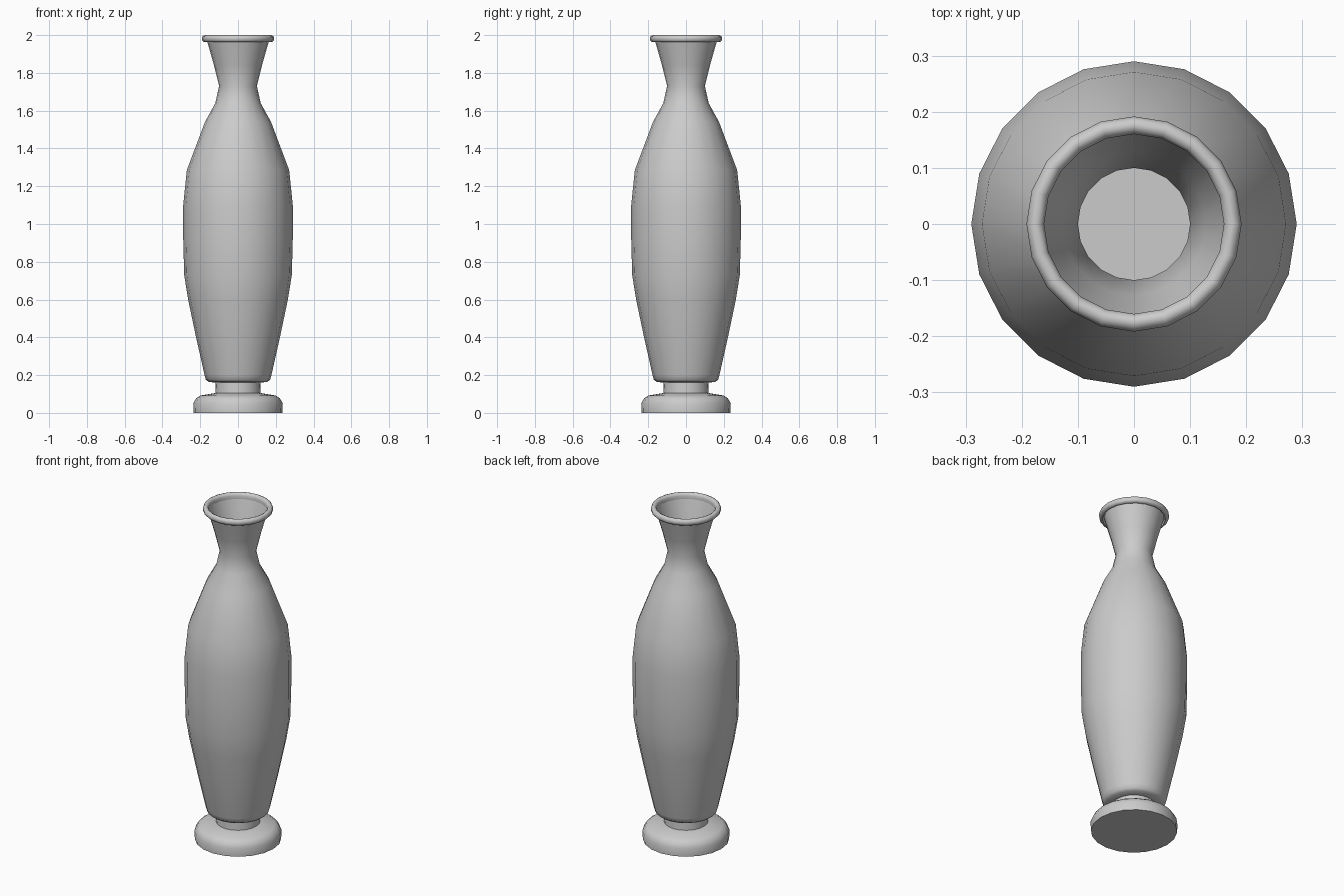
import bpy, bmesh, math

if "Cube" in bpy.data.objects:
    bpy.data.objects.remove(bpy.data.objects["Cube"])

SIDES = 20


def lathe(name, profile, angle=50):
    """Spin an (r, z) profile round the z axis; r = 0 points become poles."""
    bm = bmesh.new()
    rings = []
    for r, z in profile:
        if r == 0:
            rings.append([bm.verts.new((0, 0, z))] * SIDES)
        else:
            rings.append([bm.verts.new((r * math.cos(2 * math.pi * i / SIDES),
                                        r * math.sin(2 * math.pi * i / SIDES), z))
                          for i in range(SIDES)])
    for a, b in zip(rings, rings[1:]):
        for i in range(SIDES):
            j = (i + 1) % SIDES
            corners = list(dict.fromkeys((a[i], a[j], b[j], b[i])))
            bm.faces.new(corners)
    mesh = bpy.data.meshes.new(name)
    bm.to_mesh(mesh)
    bm.free()
    obj = bpy.data.objects.new(name, mesh)
    bpy.context.collection.objects.link(obj)
    bpy.ops.object.select_all(action='DESELECT')
    obj.select_set(True)
    bpy.context.view_layer.objects.active = obj
    bpy.ops.object.shade_smooth_by_angle(angle=math.radians(angle))
    return obj


# Foot, stem, body and neck as one thin shell
foot = [(0, 0), (0.235, 0), (0.237, 0.05), (0.222, 0.077), (0.2, 0.092),
        (0.12, 0.105), (0.118, 0.16)]
body = [(0.155, 0.164), (0.17, 0.175), (0.177, 0.2), (0.222, 0.4), (0.264, 0.6),
        (0.285, 0.73), (0.29, 0.92), (0.29, 1.1), (0.271, 1.285),
        (0.175, 1.54), (0.12, 1.64)]
neck = [(0.1, 1.73), (0.127, 1.84), (0.164, 1.97)]

# Rolled lip running from the outside over the top to the inner edge
lip = [(0.176 + 0.016 * math.cos(t), 1.981 + 0.019 * math.sin(t))
       for t in [math.radians(-110 + 40 * k) for k in range(8)]]
lip.append((0.161, 1.965))

lathe("vase", foot + body + neck)
lathe("rolled_lip", lip)
